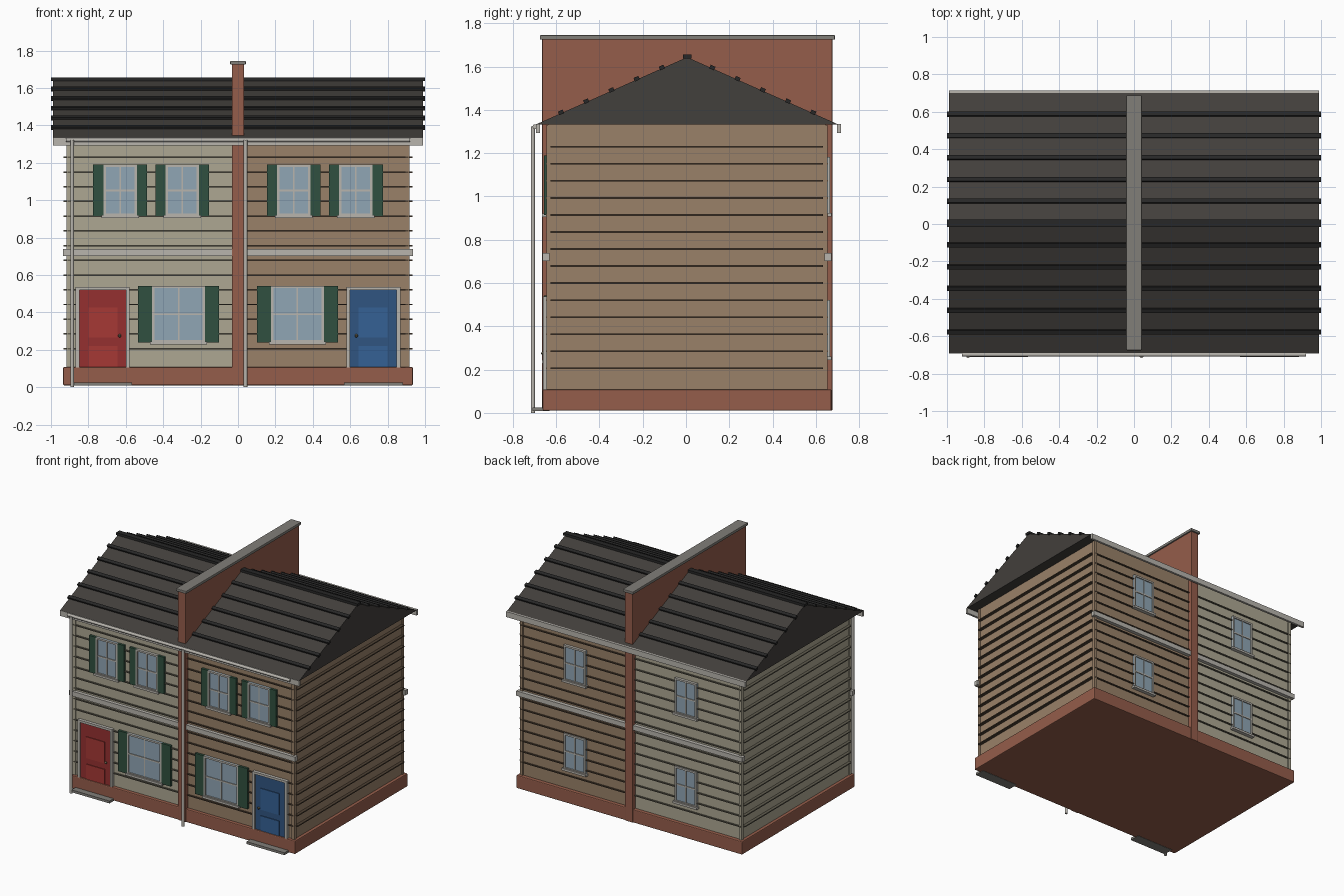
import bpy, bmesh, math
from mathutils import Matrix, Vector

if "Cube" in bpy.data.objects:
    bpy.data.objects.remove(bpy.data.objects["Cube"])

YC = 0.005                     # centre of the house depth
YF, YB = -0.637, 0.645         # front and back wall planes


def mat(name, r, g, b):
    m = bpy.data.materials.new(name)
    m.diffuse_color = (r, g, b, 1)
    m.use_nodes = True
    m.node_tree.nodes["Principled BSDF"].inputs["Base Color"].default_value = m.diffuse_color
    return m


BEIGE = mat("beige_siding", .42, .39, .29)
TAN = mat("tan_siding", .32, .22, .14)
BEIGE_D = mat("beige_shadow", .12, .11, .08)
TAN_D = mat("tan_shadow", .08, .055, .035)
BRICK = mat("brick", .30, .11, .07)
ROOF = mat("roof", .055, .05, .045)
RIB = mat("roof_rib", .02, .02, .02)
TRIM = mat("trim", .48, .46, .42)
STONE = mat("stone", .22, .21, .19)
GLASS = mat("glass", .28, .38, .46)
GREEN = mat("shutter_green", .03, .08, .05)
RED = mat("door_red", .30, .03, .03)
RED2 = mat("door_red_panel", .38, .04, .035)
BLUE = mat("door_blue", .03, .09, .22)
BLUE2 = mat("door_blue_panel", .035, .12, .30)
METAL = mat("metal", .15, .13, .08)


def finish(name, bm, material):
    bmesh.ops.recalc_face_normals(bm, faces=bm.faces)
    me = bpy.data.meshes.new(name)
    bm.to_mesh(me)
    bm.free()
    me.materials.append(material)
    ob = bpy.data.objects.new(name, me)
    bpy.context.collection.objects.link(ob)
    return ob


def add_box(bm, x, y, z, rot=None):
    size = Vector((abs(x[1] - x[0]), abs(y[1] - y[0]), abs(z[1] - z[0])))
    mid = Vector((sum(x) / 2, sum(y) / 2, sum(z) / 2))
    m = Matrix.Translation(mid) @ (rot or Matrix()) @ Matrix.Diagonal((*size, 1))
    bmesh.ops.create_cube(bm, size=1, matrix=m)


def boxes(name, material, *parts, bevel=0):
    bm = bmesh.new()
    for p in parts:
        add_box(bm, *p)
    ob = finish(name, bm, material)
    if bevel:
        mod = ob.modifiers.new("bevel", "BEVEL")
        mod.width, mod.segments = bevel, 2
    return ob


def tube(name, material, a, b, r, n=10):
    a, b = Vector(a), Vector(b)
    d = b - a
    bm = bmesh.new()
    m = Matrix.Translation((a + b) / 2) @ d.to_track_quat('Z', 'Y').to_matrix().to_4x4()
    bmesh.ops.create_cone(bm, cap_ends=True, segments=n, radius1=r, radius2=r,
                          depth=d.length, matrix=m)
    ob = finish(name, bm, material)
    for p in ob.data.polygons:
        p.use_smooth = len(p.vertices) == 4
    return ob


def window(name, cx, w, z0, z1, y, out, shutter=0):
    """Window on the wall plane y, facing out (-1 front, +1 back)."""
    x0, x1, t = cx - w / 2, cx + w / 2, .013
    yy = lambda a, b: (y + out * a, y + out * b)
    boxes(name + "_glass", GLASS, ((x0, x1), yy(-.01, .012), (z0, z1)))
    f, zm = yy(-.01, .02), (z0 + z1) / 2
    boxes(name + "_frame", TRIM,
          ((x0, x0 + t), f, (z0, z1)), ((x1 - t, x1), f, (z0, z1)),
          ((x0, x1), f, (z1 - t, z1)), ((x0, x1), f, (z0, z0 + t)),
          ((cx - .004, cx + .004), yy(0, .017), (z0, z1)),
          ((x0, x1), yy(0, .017), (zm - .005, zm + .005)))
    boxes(name + "_sill", TRIM, ((x0 - .01, x1 + .01), yy(-.01, .028), (z0 - .01, z0 + .006)))
    if shutter:
        boxes(name + "_shutters", GREEN,
              ((x0 - shutter, x0), yy(-.01, .018), (z0, z1)),
              ((x1, x1 + shutter), yy(-.01, .018), (z0, z1)))


# the two houses, mirrored about the party wall
for s, side, wall, dark, door, panel in ((-1, "left", BEIGE, BEIGE_D, RED, RED2),
                                         (1, "right", TAN, TAN_D, BLUE, BLUE2)):
    X = lambda a, b: tuple(sorted((s * a, s * b)))
    boxes(side + "_walls", wall, (X(0, .912), (YF, YB), (.012, 1.333)))
    boxes(side + "_foundation", BRICK, (X(0, .935), (-.662, .672), (.01, .108)), bevel=.006)
    # corner boards
    boxes(side + "_corner_boards", wall,
          *[(X(.895, .918), y, (.1, 1.33)) for y in ((YF - .008, YF + .015), (YB - .015, YB + .008))])
    # siding laps on front, back and side
    laps = []
    for i in range(14):
        z = (.202 + i * .0787, .21 + i * .0787)
        laps += [(X(.03, .912), (YF - .01, YF + .005), z), (X(.03, .912), (YB - .005, YB + .01), z),
                 (X(.9, .934), (YF + .012, YB - .012), z)]
    boxes(side + "_siding_laps", dark, *laps)
    # storey band
    boxes(side + "_storey_band", TRIM,
          *[(X(.03, .936), y, (.702, .738)) for y in ((-.662, -.63), (.64, .672))])
    # door
    f = (-.66, -.63)
    boxes(side + "_door", door, (X(.60, .848), (-.651, -.63), (.025, .522)))
    boxes(side + "_door_frame", TRIM, (X(.58, .60), f, (.02, .537)),
          (X(.848, .868), f, (.02, .537)), (X(.58, .868), f, (.52, .537)))
    boxes(side + "_door_panels", panel, (X(.645, .80), (-.656, -.64), (.265, .425)),
          (X(.645, .80), (-.656, -.64), (.07, .22)))
    bm = bmesh.new()
    bmesh.ops.create_uvsphere(bm, u_segments=10, v_segments=8, radius=.009,
                              matrix=Matrix.Translation((s * .633, -.66, .275)))
    finish(side + "_door_knob", bm, METAL)
    boxes(side + "_door_step", STONE, (X(.567, .882), (-.71, -.63), (.008, .026)))
    # windows
    window(side + "_upper_outer_window", s * .63, .18, .915, 1.19, YF, -1, .054)
    window(side + "_upper_inner_window", s * .298, .18, .915, 1.19, YF, -1, .054)
    window(side + "_lower_window", s * .318, .285, .238, .542, YF, -1, .075)
    window(side + "_back_upper_window", s * .46, .18, .917, 1.182, YB, 1)
    window(side + "_back_lower_window", s * .46, .18, .255, .522, YB, 1)

# gable roof prism
bm = bmesh.new()
prof = [(-.692, 1.333), (.702, 1.333), (YC, 1.643)]
tri = bm.faces.new([bm.verts.new((-.99, y, z)) for y, z in prof])
ext = bmesh.ops.extrude_face_region(bm, geom=[tri])
bmesh.ops.translate(bm, vec=(1.98, 0, 0), verts=[v for v in ext["geom"] if isinstance(v, bmesh.types.BMVert)])
if tri.is_valid and len([f for f in bm.faces if len(f.verts) == 3]) < 2:
    bm.faces.new([v for v in bm.verts if v.co.x < 0])
finish("gable_roof", bm, ROOF)

# roof course ribs and ridge
slope = math.atan2(.31, .697)
ribs = []
for i in range(1, 6):
    for d in (-1, 1):
        y, z = YC + d * i * .1165, 1.643 - .31 * i * .1165 / .697 + .004
        ribs.append(((-1, 1), (y - .012, y + .012), (z - .009, z + .009),
                     Matrix.Rotation(-d * slope, 4, 'X')))
boxes("roof_ribs", RIB, *ribs)
boxes("ridge_cap", RIB, ((-1, 1), (YC - .02, YC + .02), (1.637, 1.655)))

# party wall with coping
boxes("party_wall", BRICK, ((-.032, .032), (-.665, .676), (.01, 1.728)), bevel=.004)
boxes("party_wall_coping", STONE, ((-.042, .042), (-.675, .688), (1.724, 1.745)), bevel=.004)

# fascias, gutter and downspouts
boxes("fascias", TRIM, *[((-.99, .99), y, (1.293, 1.334)) for y in ((-.692, -.675), (.698, .715))])
tube("front_gutter", TRIM, (-.92, -.698, 1.322), (.92, -.698, 1.322), .011)
for x, n in ((-.887, "left"), (.04, "middle")):
    tube(n + "_downspout", TRIM, (x, -.707, 0), (x, -.707, 1.322), .01)
